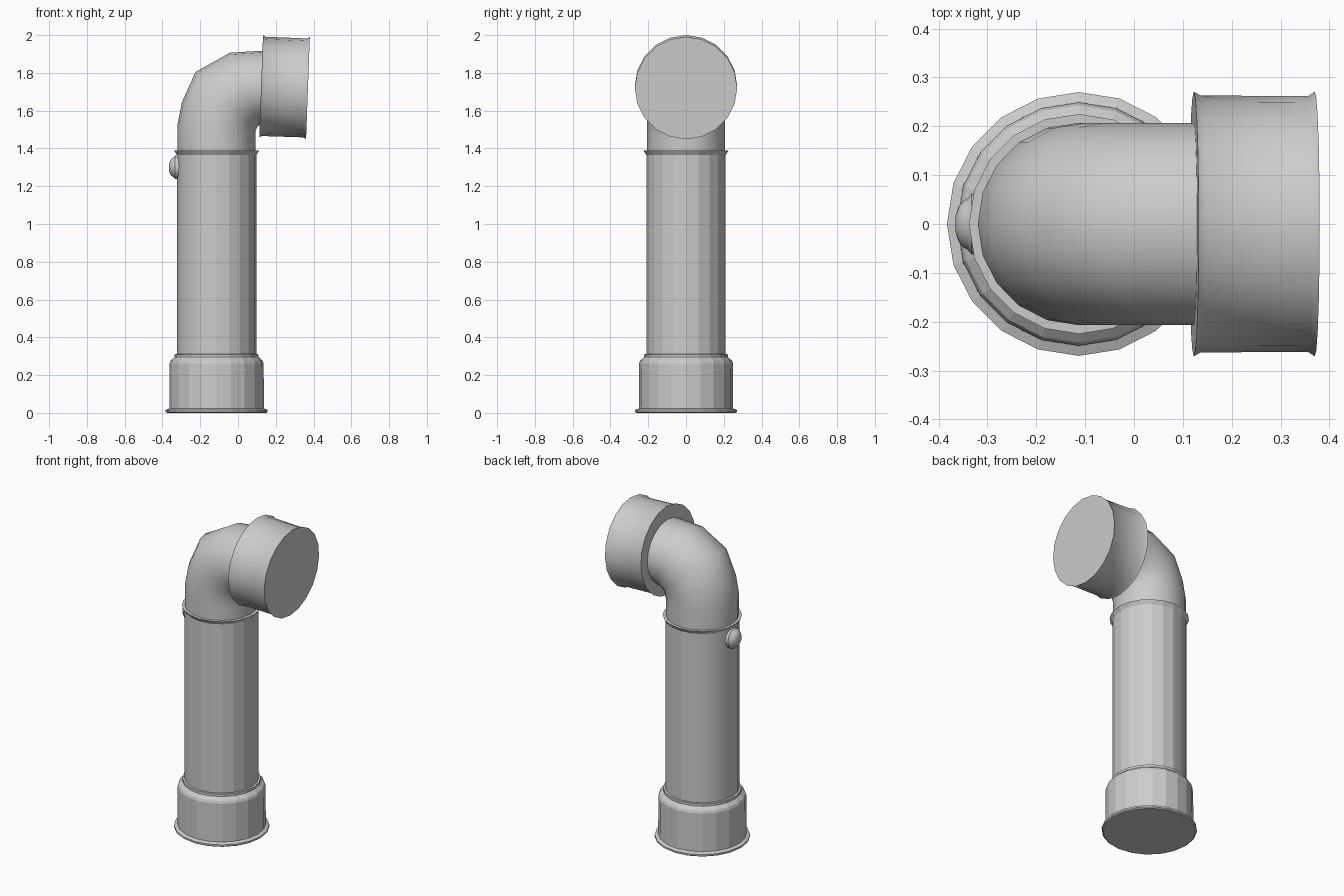
import bpy, bmesh, math
from mathutils import Vector

if "Cube" in bpy.data.objects:
    bpy.data.objects.remove(bpy.data.objects["Cube"])

SIDES = 20
AXIS_X = -0.113


def loft(name, rings, smooth=None):
    """Skin a list of vertex rings and cap both ends."""
    bm = bmesh.new()
    loops = [[bm.verts.new(p) for p in ring] for ring in rings]
    n = len(loops[0])
    for a, b in zip(loops, loops[1:]):
        for i in range(n):
            j = (i + 1) % n
            bm.faces.new((a[i], a[j], b[j], b[i]))
    bm.faces.new(loops[0][::-1])
    bm.faces.new(loops[-1])
    bmesh.ops.recalc_face_normals(bm, faces=bm.faces)
    mesh = bpy.data.meshes.new(name)
    bm.to_mesh(mesh)
    bm.free()
    obj = bpy.data.objects.new(name, mesh)
    bpy.context.collection.objects.link(obj)
    if smooth:
        bpy.ops.object.select_all(action='DESELECT')
        obj.select_set(True)
        bpy.context.view_layer.objects.active = obj
        bpy.ops.object.shade_smooth_by_angle(angle=math.radians(smooth))
    return obj


def lathe(name, profile, location, tilt=0.0, sides=SIDES, smooth=None):
    """Revolve (radius, height) points about local z, tilted about y."""
    step = math.tau / sides
    rings = [[(r * math.cos(i * step), r * math.sin(i * step), h)
              for i in range(sides)] for r, h in profile]
    obj = loft(name, rings, smooth)
    obj.location = location
    obj.rotation_euler.y = math.radians(tilt)
    return obj


# Bottom collar with flange and sloped shoulder
lathe("base_collar", [(0.262, 0), (0.27, 0.006), (0.27, 0.016), (0.25, 0.024),
                      (0.249, 0.262), (0.243, 0.277), (0.222, 0.295),
                      (0.222, 0.31), (0.2, 0.312)], (AXIS_X, 0, 0))

# Upright pipe with a flared lip: faceted front, smooth rear
pipe = lathe("upright_pipe", [(0.21, 0.28), (0.21, 1.365), (0.225, 1.388),
                              (0.2, 1.388)], (AXIS_X, 0, 0))
for face in pipe.data.polygons:
    face.use_smooth = face.center.x < -0.02 and 0.5 < face.center.z < 1.3

# Elbow: each ring is set by its outer and inner (x, z) points
bends = [((-0.32, 1.37), (0.092, 1.37)), ((-0.32, 1.53), (0.092, 1.47)),
         ((-0.297, 1.645), (0.094, 1.495)), ((-0.225, 1.805), (0.1, 1.51)),
         ((-0.042, 1.907), (0.112, 1.525)), ((0.14, 1.918), (0.13, 1.53))]
rings = []
for outer, inner in bends:
    o, k = Vector((outer[0], 0, outer[1])), Vector((inner[0], 0, inner[1]))
    mid, half = (o + k) / 2, (k - o) / 2
    rings.append([mid + half * math.cos(i * math.tau / SIDES)
                  + Vector((0, 0.207, 0)) * math.sin(i * math.tau / SIDES)
                  for i in range(SIDES)])
loft("elbow", rings, 50)

# Outlet head, slightly tipped down, with flared rims
lathe("outlet_head", [(0.271, 0), (0.263, 0.014), (0.262, 0.234), (0.271, 0.248)],
      (0.1225, 0, 1.729), 92.1, smooth=40)

# Round domed rivet on the back of the pipe
lathe("rivet", [(0.062, -0.02), (0.062, 0.01), (0.052, 0.018), (0.048, 0.026),
                (0.036, 0.036), (0.018, 0.042), (0.004, 0.043)],
      (-0.323, 0, 1.3), -90, 16, 40)
